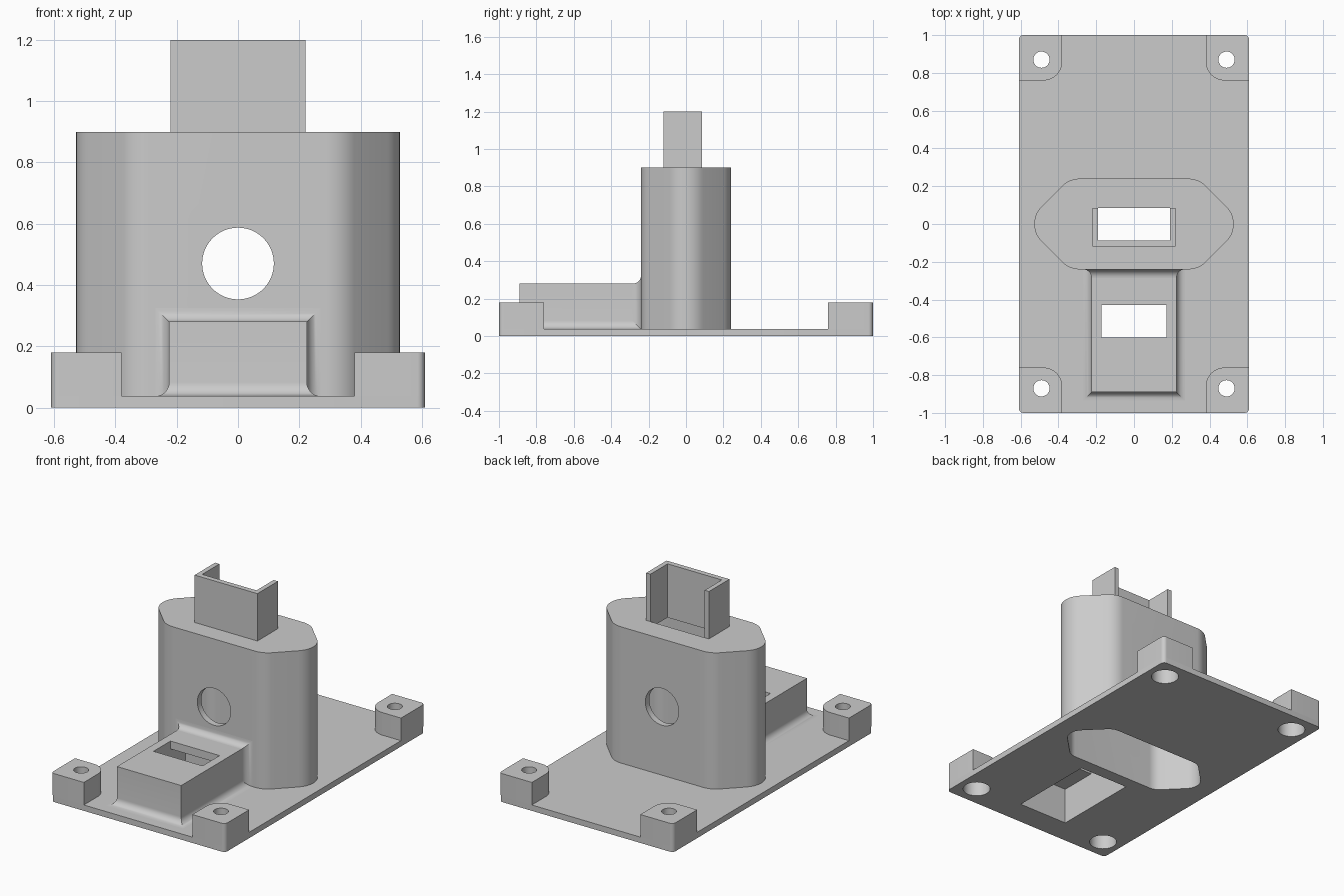
import bpy, bmesh, math
from mathutils import Vector

if "Cube" in bpy.data.objects:
    bpy.data.objects.remove(bpy.data.objects["Cube"])

grey = bpy.data.materials.new("light_grey")
grey.diffuse_color = (0.6, 0.6, 0.6, 1)
grey.use_nodes = True
grey.node_tree.nodes["Principled BSDF"].inputs["Base Color"].default_value = grey.diffuse_color


def loft(name, rings):
    """Solid skinned through rings of 3D points that share one point count."""
    bm = bmesh.new()
    loops = [[bm.verts.new(p) for p in ring] for ring in rings]
    for a, b in zip(loops, loops[1:]):
        for i in range(len(a)):
            j = (i + 1) % len(a)
            bm.faces.new((a[i], a[j], b[j], b[i]))
    bm.faces.new(loops[0])
    bm.faces.new(loops[-1])
    bmesh.ops.recalc_face_normals(bm, faces=bm.faces)
    mesh = bpy.data.meshes.new(name)
    bm.to_mesh(mesh)
    bm.free()
    mesh.materials.append(grey)
    obj = bpy.data.objects.new(name, mesh)
    bpy.context.collection.objects.link(obj)
    return obj


def prism(name, outline, z0, z1):
    return loft(name, [[(x, y, z) for x, y in outline] for z in (z0, z1)])


def rect(x0, x1, y0, y1):
    return [(x0, y0), (x1, y0), (x1, y1), (x0, y1)]


def circle(cx, cy, r, n=48):
    return [(cx + r * math.cos(2 * math.pi * i / n),
             cy + r * math.sin(2 * math.pi * i / n)) for i in range(n)]


def rounded(points, radii, seg=10):
    """Outline with each corner replaced by a tangent arc (radius 0 keeps it sharp)."""
    out = []
    for i, r in enumerate(radii):
        p = Vector(points[i])
        if r == 0:
            out.append(tuple(p))
            continue
        a = (Vector(points[i - 1]) - p).normalized()
        b = (Vector(points[(i + 1) % len(points)]) - p).normalized()
        half = a.angle(b) / 2
        centre = p + (a + b).normalized() * (r / math.sin(half))
        start = p + a * (r / math.tan(half)) - centre
        end = p + b * (r / math.tan(half)) - centre
        sweep = start.angle(end)
        for k in range(seg + 1):
            t = k / seg
            v = (start * math.sin((1 - t) * sweep) + end * math.sin(t * sweep)) / math.sin(sweep)
            out.append(tuple(centre + v))
    return out


def cut(obj, cutters):
    bpy.context.view_layer.objects.active = obj
    for c in cutters:
        m = obj.modifiers.new("cut", 'BOOLEAN')
        m.operation, m.solver, m.object = 'DIFFERENCE', 'EXACT', c
        bpy.ops.object.modifier_apply(modifier=m.name)


PLATE, POST, ROOF = 0.037, 0.18, 0.90


def tower_outline(t):
    """Stretched hexagon with rounded corners, inset by t."""
    h, tip = 0.24 - t, 0.582 - t * math.sqrt(2)
    k = tip - h
    pts = [(tip, 0), (k, h), (-k, h), (-tip, 0), (-k, -h), (k, -h)]
    return rounded(pts, [0.13 - t] * 6)


# Cutters
cavity = prism("tower_cavity", tower_outline(0.04), -0.1, ROOF - 0.04)
socket_slot = prism("socket_slot", rect(-0.19, 0.19, -0.087, 0.2), ROOF, 1.4)
roof_slot = prism("roof_slot", rect(-0.19, 0.19, -0.087, 0.085), 0.8, 1.0)
window = loft("window_cutter", [[(x, y, z) for x, z in circle(0, 0.47, 0.117, 64)]
                                for y in (-0.5, 0.5)])
housing_cavity = prism("housing_cavity", rect(-0.172, 0.172, -0.84, -0.28), -0.1, 0.23)
housing_slot = prism("housing_slot", rect(-0.172, 0.172, -0.60, -0.43), 0.2, 0.4)
cutters = [cavity, socket_slot, roof_slot, window, housing_cavity, housing_slot]

# Base plate
plate = prism("base_plate", rounded(rect(-0.61, 0.61, -1, 1), [0.025] * 4, 6), 0, PLATE)
cut(plate, [cavity, housing_cavity])
parts = [plate]

# Corner posts with stepped screw holes
for sx in (-1, 1):
    for sy in (-1, 1):
        pts = [(0.61, 1), (0.38, 1), (0.38, 0.76), (0.61, 0.76)]
        outline = rounded(pts, [0.025, 0, 0.1, 0])
        post = prism("corner_post", [(sx * x, sy * y) for x, y in outline], PLATE, POST)
        bore = prism("bore", circle(sx * 0.49, sy * 0.87, 0.043), -0.1, 0.3)
        counterbore = prism("counterbore", circle(sx * 0.49, sy * 0.87, 0.08), -0.1, 0.14)
        cut(plate, [counterbore])
        cut(post, [counterbore, bore])
        cutters += [bore, counterbore]
        parts.append(post)

# Hollow tower
tower = prism("tower", tower_outline(0), PLATE, ROOF)
cut(tower, [cavity, roof_slot, window])

# Three-sided socket on the tower, open at the back
socket = prism("socket", rect(-0.22, 0.22, -0.12, 0.085), ROOF, 1.20)
cut(socket, [socket_slot])

# Front housing, flaring into the plate and into the tower
R, STEPS, W, TOP, FRONT, BACK = 0.045, 8, 0.225, 0.28, -0.89, -0.22
flare = []
for i in range(STEPS + 1):
    a = math.pi / 2 * i / STEPS
    flare.append((R * (1 - math.cos(a)), R * (1 - math.sin(a))))   # distance, spread
rings = [(PLATE + h, d) for h, d in flare] + [(TOP, 0)]
housing = loft("front_housing", [[(x, y, z) for x, y in rect(-W - d, W + d, FRONT - d, BACK)]
                                 for z, d in rings])
rings = [(BACK, R)] + [(-0.24 - h, d) for h, d in flare]
collar = loft("housing_collar", [[(x, y, z) for x, z in rect(-W - d, W + d, PLATE, TOP + d)]
                                 for y, d in rings])
cut(housing, [housing_cavity, housing_slot])
cut(collar, [housing_cavity])
parts += [tower, socket, housing, collar]

# Remove helpers and smooth the curved walls
for c in cutters:
    bpy.data.objects.remove(c)
for obj in parts:
    bpy.ops.object.select_all(action='DESELECT')
    obj.select_set(True)
    bpy.context.view_layer.objects.active = obj
    bpy.ops.object.shade_smooth_by_angle(angle=math.radians(30))
